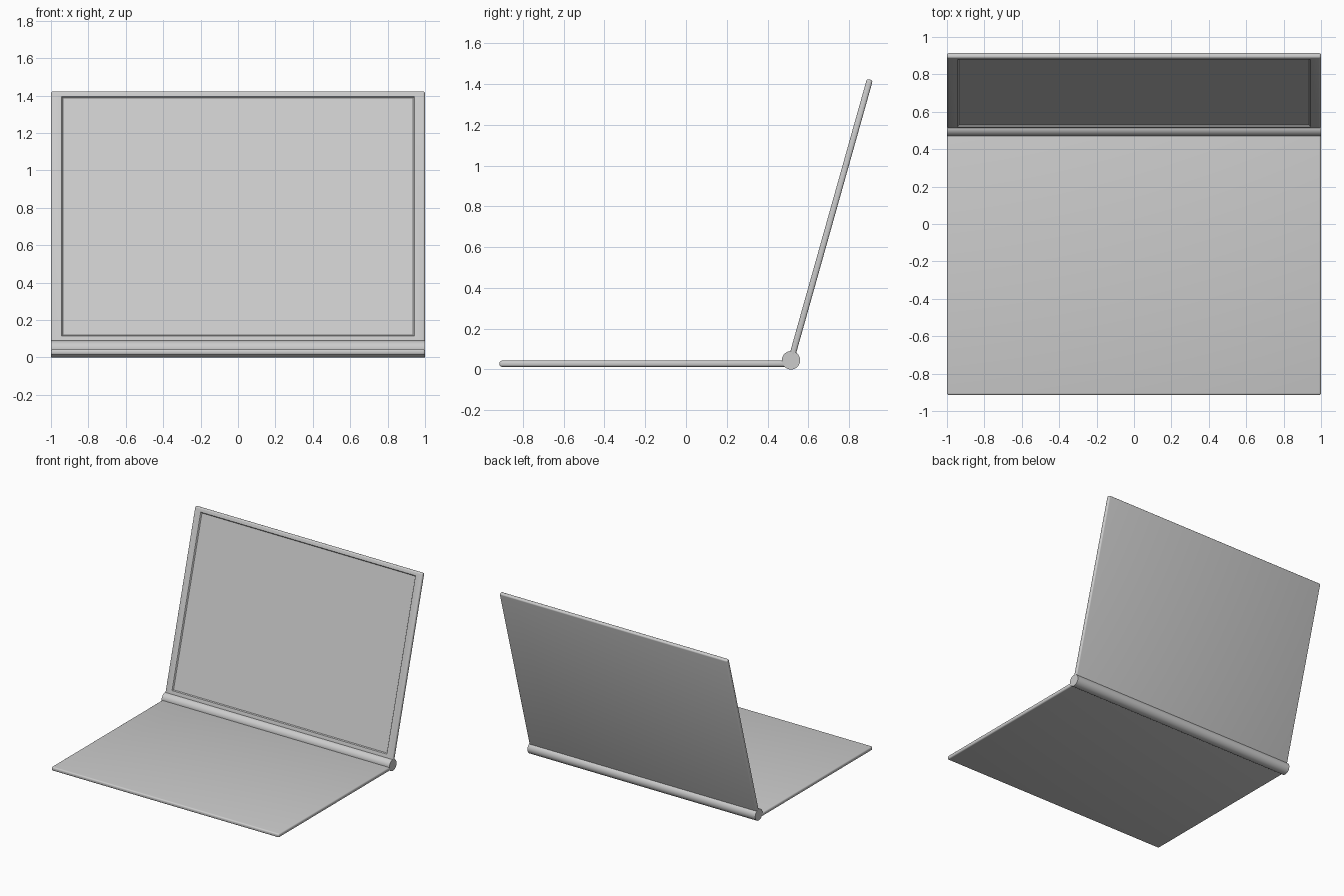
import bpy, bmesh, math
from mathutils import Matrix, Vector

if "Cube" in bpy.data.objects:
    bpy.data.objects.remove(bpy.data.objects["Cube"])

THICK = 0.03
HINGE = Vector((0, 0.515, 0.045))
TILT = math.radians(15.7)


def finish(name, bm, matrix=Matrix()):
    me = bpy.data.meshes.new(name)
    bm.to_mesh(me)
    bm.free()
    ob = bpy.data.objects.new(name, me)
    bpy.context.collection.objects.link(ob)
    ob.matrix_world = matrix
    bpy.ops.object.select_all(action='DESELECT')
    ob.select_set(True)
    bpy.context.view_layer.objects.active = ob
    bpy.ops.object.shade_smooth_by_angle(angle=math.radians(35))
    return ob


def slab(size, centre):
    # thin plate with softly rounded edges
    bm = bmesh.new()
    bmesh.ops.create_cube(bm, size=1)
    bmesh.ops.scale(bm, vec=size, verts=bm.verts)
    bmesh.ops.translate(bm, vec=centre, verts=bm.verts)
    bmesh.ops.bevel(bm, geom=bm.edges[:], offset=0.011, segments=4,
                    profile=0.5, affect='EDGES')
    return bm


# base plate
y0, y1 = -0.915, 0.50
finish("base", slab((2, y1 - y0, THICK), (0, (y0 + y1) / 2, 0.028)))

# lid: built upright along z, then leaned back about the hinge
s0, s1 = 0.02, 1.43
bm = slab((2, THICK, s1 - s0), (0, 0, (s0 + s1) / 2))
bm.normal_update()
front = max((f for f in bm.faces if f.normal.y < -0.99), key=lambda f: f.calc_area())

# recessed screen with a narrow sloped rim
bmesh.ops.inset_region(bm, faces=[front], thickness=0.02)
for v in front.verts:
    v.co.x = math.copysign(0.943, v.co.x)
    v.co.z = 1.398 if v.co.z > 0.7 else 0.069
bmesh.ops.inset_region(bm, faces=[front], thickness=0.009, depth=-0.009)
finish("lid", bm, Matrix.Translation(HINGE) @ Matrix.Rotation(-TILT, 4, 'X'))

# hinge barrel
bm = bmesh.new()
bmesh.ops.create_cone(bm, cap_ends=True, segments=48, radius1=0.045,
                      radius2=0.045, depth=2)
finish("hinge", bm, Matrix.Translation(HINGE) @ Matrix.Rotation(math.pi / 2, 4, 'Y'))
